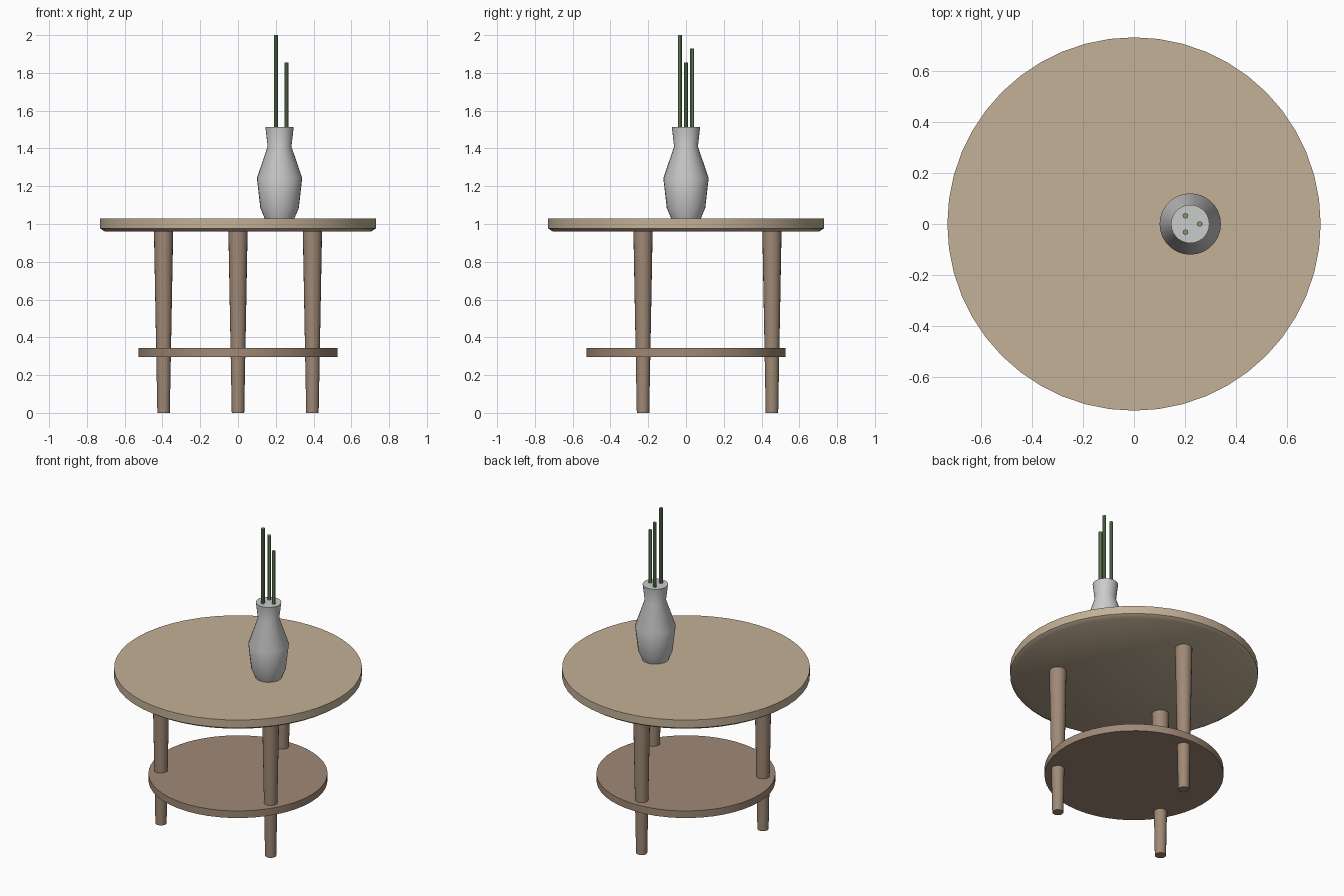
import bpy, bmesh
from math import sin, cos, pi, radians

if "Cube" in bpy.data.objects:
    bpy.data.objects.remove(bpy.data.objects["Cube"])


def material(name, rgb):
    m = bpy.data.materials.new(name)
    m.diffuse_color = (*rgb, 1)
    m.use_nodes = True
    m.node_tree.nodes["Principled BSDF"].inputs["Base Color"].default_value = m.diffuse_color
    return m


def lathe(name, profile, sides, loc=(0, 0), mat=None, angle=35):
    """Solid of revolution from (radius, z) points, capped at both ends."""
    bm = bmesh.new()
    rings = [[bm.verts.new((r * cos(2 * pi * i / sides), r * sin(2 * pi * i / sides), z))
              for i in range(sides)] for r, z in profile]
    for a, b in zip(rings, rings[1:]):
        for i in range(sides):
            j = (i + 1) % sides
            bm.faces.new((a[i], a[j], b[j], b[i]))
    bm.faces.new(rings[0][::-1])
    bm.faces.new(rings[-1])
    mesh = bpy.data.meshes.new(name)
    bm.to_mesh(mesh)
    bm.free()
    ob = bpy.data.objects.new(name, mesh)
    ob.location = (*loc, 0)
    bpy.context.collection.objects.link(ob)
    if mat:
        mesh.materials.append(mat)
    bpy.ops.object.select_all(action='DESELECT')
    ob.select_set(True)
    bpy.context.view_layer.objects.active = ob
    bpy.ops.object.shade_smooth_by_angle(angle=radians(angle))
    return ob


light_wood = material("light_wood", (0.55, 0.44, 0.31))
dark_wood = material("dark_wood", (0.35, 0.25, 0.18))
green = material("stem_green", (0.20, 0.33, 0.16))

# Round top with chamfered lower edge, and the lower shelf
lathe("table_top", [(0.705, 0.96), (0.73, 0.977), (0.73, 1.028)], 48, mat=light_wood)
lathe("lower_shelf", [(0.527, 0.297), (0.527, 0.343)], 48, mat=dark_wood)

# Three tapered legs
for name, deg in (("back_leg", 90), ("front_left_leg", 210), ("front_right_leg", 330)):
    a = radians(deg)
    lathe(name, [(0.033, 0), (0.051, 0.965)], 20,
          (0.455 * cos(a), 0.455 * sin(a)), dark_wood)

# Vase with closed mouth
vase_x = 0.22
lathe("vase", [(0.078, 1.028), (0.102, 1.085), (0.12, 1.243), (0.063, 1.41), (0.075, 1.513)],
      28, (vase_x, 0), angle=40)

# Three stems arranged around the vase axis
for i, top in enumerate((1.855, 1.93, 2.0)):
    a = 2 * pi * i / 3
    lathe(f"stem_{i + 1}", [(0.011, 1.35), (0.011, top)], 10,
          (vase_x + 0.037 * cos(a), 0.037 * sin(a)), green)
